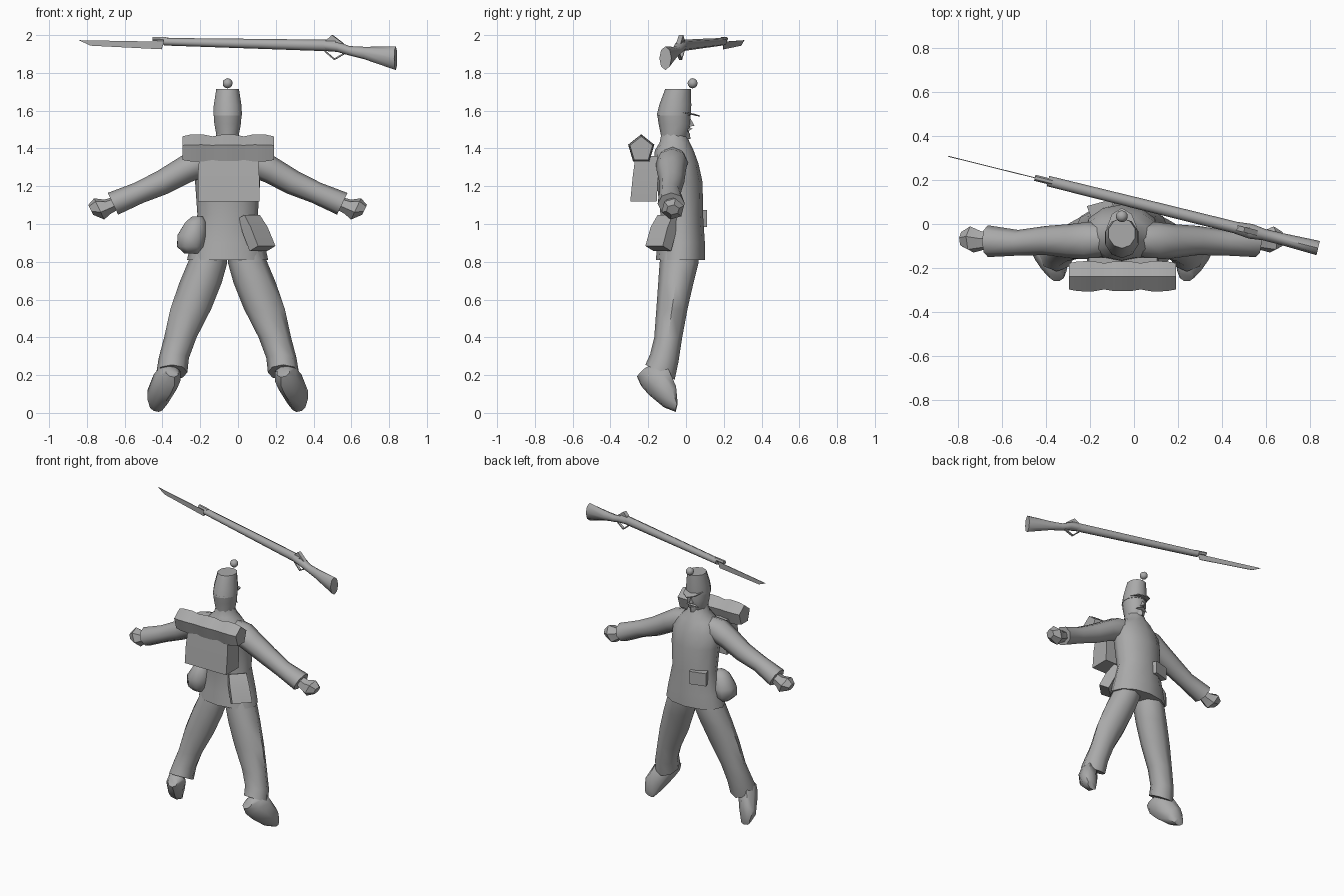
import bpy, bmesh, math
from mathutils import Vector as V

CX = -0.055  # mirror line of the figure
grey = bpy.data.materials.new("grey")
grey.diffuse_color = (0.4, 0.4, 0.4, 1)


def finish(name, bm, angle=50):
    bmesh.ops.recalc_face_normals(bm, faces=bm.faces)
    me = bpy.data.meshes.new(name)
    bm.to_mesh(me)
    bm.free()
    me.materials.append(grey)
    ob = bpy.data.objects.new(name, me)
    bpy.context.collection.objects.link(ob)
    bpy.ops.object.select_all(action='DESELECT')
    ob.select_set(True)
    bpy.context.view_layer.objects.active = ob
    bpy.ops.object.shade_smooth_by_angle(angle=math.radians(angle))
    return ob


def loft(name, rings, n=8, phase=0.0, angle=50):
    """Skin a row of elliptical rings given as (centre, half axis u, half axis v)."""
    bm = bmesh.new()
    rows = []
    for c, u, v in rings:
        ts = [phase + 2 * math.pi * i / n for i in range(n)]
        rows.append([bm.verts.new(V(c) + V(u) * math.cos(t) + V(v) * math.sin(t)) for t in ts])
    for a, b in zip(rows, rows[1:]):
        for i in range(n):
            j = (i + 1) % n
            bm.faces.new((a[i], a[j], b[j], b[i]))
    bm.faces.new(rows[0])
    bm.faces.new(rows[-1])
    return finish(name, bm, angle)


def box(name, rings, angle=30):
    """Four-sided loft whose axes are true half widths."""
    r = math.sqrt(2)
    return loft(name, [(c, V(u) * r, V(v) * r) for c, u, v in rings], 4, math.pi / 4, angle)


def level(z, y0, y1, rx, d=0.0, tilt=0.0):
    """Level ring reaching from y0 to y1, offset d from the mirror line."""
    return ((CX + d, (y0 + y1) / 2, z), (rx, 0, 0), (0, (y1 - y0) / 2, tilt))


def hull(name, pts, angle=30):
    bm = bmesh.new()
    for p in pts:
        bm.verts.new(p)
    bmesh.ops.convex_hull(bm, input=bm.verts)
    return finish(name, bm, angle)


# Jacket with flared skirt, up to the collar
loft("jacket", [level(*a) for a in (
    (0.81, -0.16, 0.10, 0.215), (0.90, -0.15, 0.10, 0.195), (1.05, -0.135, 0.09, 0.16),
    (1.22, -0.155, 0.088, 0.172), (1.32, -0.17, 0.066, 0.175), (1.39, -0.165, 0.04, 0.125),
    (1.43, -0.14, 0.02, 0.075), (1.48, -0.13, 0.0, 0.058))], 12)

# Head and tall cap
loft("head", [level(*a) for a in (
    (1.42, -0.13, -0.02, 0.055), (1.47, -0.133, 0.012, 0.062), (1.53, -0.145, 0.024, 0.074),
    (1.585, -0.153, 0.022, 0.078))], 10, math.pi / 2)
loft("cap", [level(*a) for a in (
    (1.575, -0.155, 0.026, 0.08), (1.63, -0.142, 0.028, 0.077), (1.715, -0.11, 0.026, 0.063))],
    10, math.pi / 2, 40)
hull("visor", [(CX + x, y, z + dz) for dz in (0, 0.006) for x, y, z in (
    (-0.07, -0.02, 1.59), (0.07, -0.02, 1.59), (-0.045, 0.045, 1.578),
    (0.045, 0.045, 1.578), (0, 0.073, 1.568))])
hull("nose", [(CX, 0.02, 1.565), (CX - 0.016, 0.015, 1.515), (CX + 0.016, 0.015, 1.515),
              (CX, 0.045, 1.52)])
hull("moustache", [(CX - 0.05, 0.008, 1.49), (CX + 0.05, 0.008, 1.49), (CX, 0.01, 1.515),
                   (CX, 0.035, 1.505), (CX, 0.01, 1.49)])
hull("chin", [(CX - 0.03, -0.01, 1.45), (CX + 0.03, -0.01, 1.45), (CX - 0.02, 0.01, 1.49),
              (CX + 0.02, 0.01, 1.49), (CX, 0.024, 1.45), (CX, 0.02, 1.48)])
bm = bmesh.new()
bmesh.ops.create_icosphere(bm, subdivisions=2, radius=0.027)
bmesh.ops.translate(bm, verts=bm.verts, vec=(CX, 0.035, 1.745))
finish("pompom", bm)

for s, side in ((-1, "left"), (1, "right")):
    # Sleeve, sloping down and out, with its cuff
    ax = V((0.43 * s, 0, 0.9))
    def arm(d, z, y, ry, r):
        return ((CX + s * d, y, z), (0, ry, 0), ax * r)
    loft("sleeve_" + side, [arm(*a) for a in (
        (0.07, 1.345, -0.07, 0.075, 0.07), (0.15, 1.325, -0.075, 0.085, 0.08),
        (0.23, 1.285, -0.078, 0.078, 0.072), (0.345, 1.22, -0.075, 0.066, 0.066),
        (0.47, 1.165, -0.085, 0.058, 0.058), (0.607, 1.107, -0.078, 0.072, 0.064))])
    # Closed hand
    loft("hand_" + side, [arm(*a) for a in (
        (0.58, 1.115, -0.075, 0.035, 0.035), (0.635, 1.092, -0.075, 0.045, 0.042),
        (0.68, 1.08, -0.07, 0.062, 0.064), (0.725, 1.075, -0.07, 0.035, 0.03))], 6, 0.3, 40)
    # Trouser leg, ending in a slanted hem
    loft("trouser_leg_" + side, [level(z, a, b, r, s * d, t) for z, a, b, r, d, t in (
        (0.87, -0.13, 0.07, 0.09, 0.09, 0), (0.79, -0.14, 0.065, 0.105, 0.108, 0),
        (0.69, -0.147, 0.04, 0.112, 0.143, 0), (0.55, -0.157, 0.008, 0.108, 0.195, 0),
        (0.40, -0.168, -0.02, 0.086, 0.25, 0), (0.29, -0.19, -0.04, 0.08, 0.285, -0.02),
        (0.215, -0.215, -0.06, 0.082, 0.295, -0.04))])
    # Boot, toe pointing down and forward
    loft("boot_" + side, [((CX + s * d, y, z), (r, 0, 0.2 * s * r), (0, vy, vz))
         for d, y, z, r, vy, vz in (
        (0.295, -0.235, 0.215, 0.035, 0.025, 0.025), (0.305, -0.19, 0.205, 0.06, 0.052, 0.062),
        (0.33, -0.145, 0.165, 0.066, 0.055, 0.07), (0.37, -0.085, 0.085, 0.06, 0.035, 0.055),
        (0.378, -0.05, 0.03, 0.036, 0.006, 0.024))], 8, math.pi / 8)

# Knapsack and the rolled blanket strapped above it
box("knapsack", [((CX + 0.005, -0.225, 1.12), (0.163, 0, 0), (0, 0.07, 0)),
                 ((CX + 0.005, -0.215, 1.25), (0.163, 0, 0), (0, 0.067, 0)),
                 ((CX + 0.005, -0.21, 1.36), (0.155, 0, 0), (0, 0.058, 0))])
loft("blanket_roll", [((x, -0.237, 1.395), (0, 0.073 * k, 0), (0, 0, 0.08 * k)) for x, k in (
    (-0.295, 0.86), (-0.255, 0.97), (-0.19, 1.0), (-0.135, 0.86), (-0.09, 0.97), (-0.015, 0.97),
    (0.03, 0.86), (0.085, 1.0), (0.15, 0.97), (0.19, 0.86))], 5, math.pi / 2, 60)

# Satchel on the right hip, canteen on the left hip, belt pouch in front
w, o = V((0.7, 0.7, 0)), V((0.65, -0.65, 0.4))
box("satchel", [((x, y, z), w * a, o * b) for x, y, z, a, b in (
    (0.06, -0.095, 1.04, 0.058, 0.022), (0.09, -0.12, 0.97, 0.064, 0.034),
    (0.13, -0.147, 0.87, 0.066, 0.034))])
loft("canteen", [((x, -0.08, z), (r, 0, 0), (0, r * 1.05, 0)) for x, z, r in (
    (-0.215, 1.04, 0.03), (-0.225, 1.01, 0.058), (-0.245, 0.94, 0.082),
    (-0.25, 0.88, 0.078), (-0.245, 0.845, 0.045))], 8, 0.4)
box("belt_pouch", [((-0.15, 0.072, z), (0.055, 0.015, 0), (-0.009, 0.024, 0))
                   for z in (0.985, 1.075)])


# Rifle floating overhead, running slantwise over x
def on_rifle(x, z, off=0.0):
    return V((x + 0.24 * off, 0.098 - 0.248 * x + 0.97 * off, z))


side_dir = V((0.24, 0.97, 0))


def section(x, z0, z1, hw):
    return (on_rifle(x, (z0 + z1) / 2), side_dir * hw, (0, 0, (z1 - z0) / 2))


loft("rifle_barrel", [section(*a) for a in (
    (-0.39, 1.945, 1.985, 0.024), (0.1, 1.928, 1.98, 0.026), (0.52, 1.913, 1.975, 0.027))])
loft("rifle_muzzle", [section(-0.45, 1.967, 1.993, 0.014), section(-0.37, 1.963, 1.99, 0.014)], 6)
loft("rifle_stock", [section(*a) for a in (
    (0.46, 1.918, 1.972, 0.027), (0.53, 1.91, 1.965, 0.034), (0.59, 1.892, 1.942, 0.026),
    (0.67, 1.872, 1.938, 0.027), (0.835, 1.815, 1.94, 0.033))])
hull("rifle_hammer", [on_rifle(x, z, f) for f in (-0.012, 0.012) for x, z in (
    (0.46, 1.965), (0.5, 2.0), (0.56, 1.955))])

# Trigger guard, three thin bars
guard = [(0.46, 1.915), (0.51, 1.872), (0.575, 1.91)]
for i, (a, b) in enumerate(zip(guard, guard[1:])):
    hull("trigger_guard_%d" % i, [on_rifle(x, z + dz, f) for x, z in (a, b)
                                  for dz in (-0.004, 0.004) for f in (-0.008, 0.008)])

# Bayonet blade
hull("bayonet", [on_rifle(x, z, f) for f in (-0.002, 0.002) for x, z in (
    (-0.39, 1.965), (-0.405, 1.925), (-0.78, 1.944), (-0.842, 1.973))])
